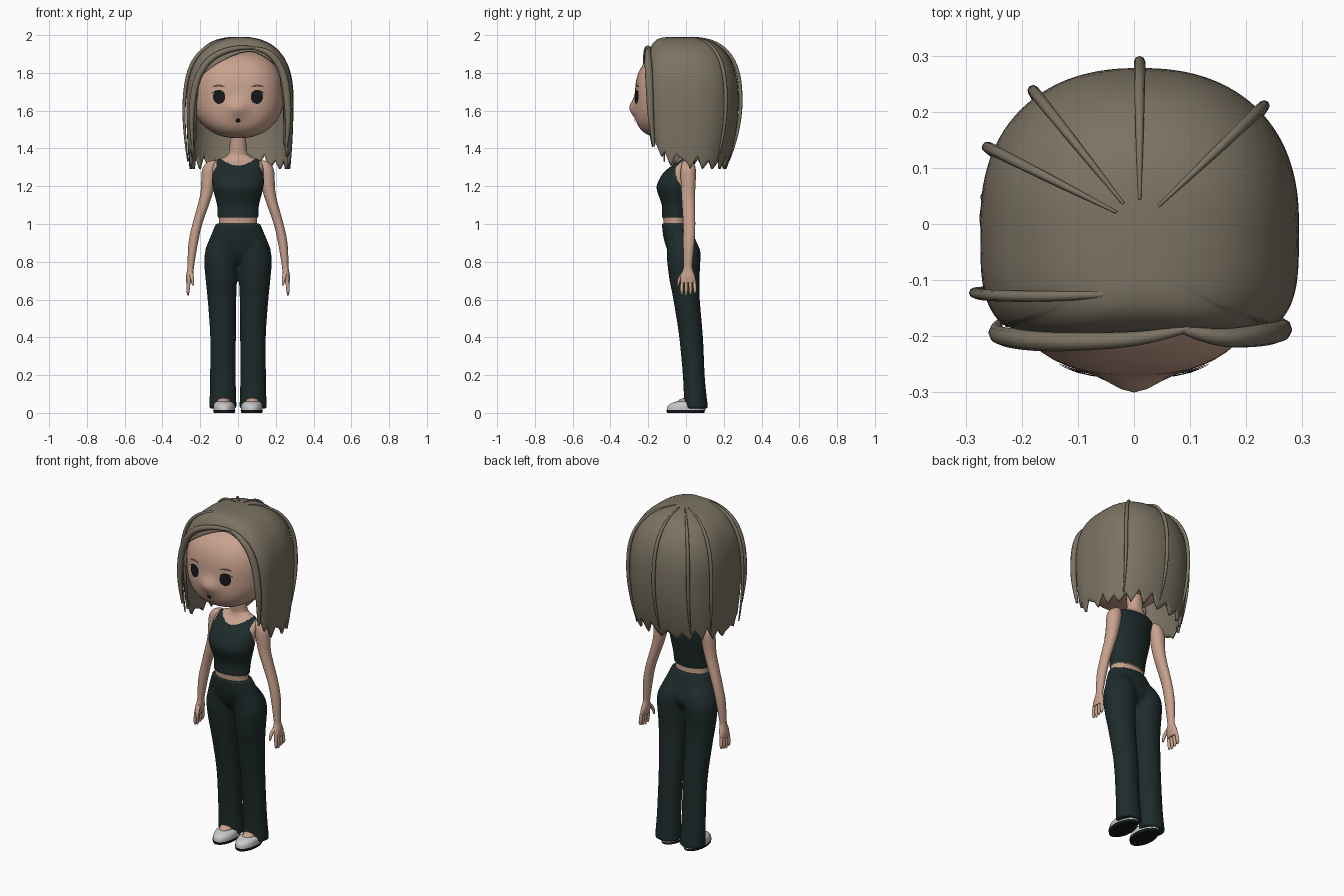
import bpy, bmesh, math
from math import sin, cos, pi, radians, exp

cube = bpy.data.objects.get("Cube")
if cube:
    bpy.data.objects.remove(cube, do_unlink=True)


def material(name, r, g, b):
    m = bpy.data.materials.new(name)
    m.use_nodes = True
    m.diffuse_color = (r, g, b, 1)
    node = next(n for n in m.node_tree.nodes if n.type == 'BSDF_PRINCIPLED')
    node.inputs["Base Color"].default_value = (r, g, b, 1)
    return m


SKIN = material("skin", 0.58, 0.36, 0.27)
HAIR = material("ash_brown_hair", 0.20, 0.17, 0.125)
CLOTH = material("dark_green_cloth", 0.013, 0.024, 0.024)
BLACK = material("black", 0.008, 0.009, 0.01)
SHOE = material("pale_grey_shoe", 0.58, 0.58, 0.58)
BROW = material("brown_brow", 0.13, 0.075, 0.05)


def finish(bm, name, *mats, angle=50):
    bmesh.ops.remove_doubles(bm, verts=bm.verts, dist=0.00005)
    bmesh.ops.recalc_face_normals(bm, faces=bm.faces)
    me = bpy.data.meshes.new(name)
    bm.to_mesh(me)
    bm.free()
    ob = bpy.data.objects.new(name, me)
    bpy.context.collection.objects.link(ob)
    for m in mats:
        me.materials.append(m)
    bpy.ops.object.select_all(action='DESELECT')
    ob.select_set(True)
    bpy.context.view_layer.objects.active = ob
    bpy.ops.object.shade_smooth_by_angle(angle=radians(angle))
    return ob


def bridge(bm, rows):
    n = len(rows[0])
    for a, b in zip(rows, rows[1:]):
        for i in range(n):
            j = (i + 1) % n
            bm.faces.new((a[i], a[j], b[j], b[i]))


def refine(rings, steps):
    """Catmull-Rom interpolation between the rings."""
    out = []
    for i in range(len(rings) - 1):
        p = [rings[min(max(i + k, 0), len(rings) - 1)] for k in (-1, 0, 1, 2)]
        for s in range(steps):
            t = s / steps
            out.append([b + 0.5 * t * (c - a + t * (2*a - 5*b + 4*c - d + t * (3*b - a - 3*c + d)))
                        for a, b, c, d in zip(*p)])
    return out + [rings[-1]]


def loft(name, rings, *mats, side=1, n=32, steps=3, rule=None):
    """Stack of ellipses (z, centre x, centre y, radius x, radius y)."""
    bm = bmesh.new()
    rows = [[bm.verts.new((side * (cx + rx * cos(2*pi*i/n)), cy + ry * sin(2*pi*i/n), z))
             for i in range(n)] for z, cx, cy, rx, ry in refine(rings, steps)]
    bridge(bm, rows)
    bm.faces.new(rows[0])
    bm.faces.new(rows[-1])
    if rule:
        for f in bm.faces:
            f.material_index = rule(f.calc_center_median())
    return finish(bm, name, *mats)


# Head: rounded ellipsoid, narrower and further forward at the chin, with a small nose
def chin(z):
    return max(0, (1.68 - z) / 0.225)**2


def head_width(z):
    return 0.243 * (1 - 0.14 * chin(z))


def face_shift(x, z):
    return -0.06 * chin(z) - 0.03 * exp(-(x / 0.05)**2 - ((z - 1.615) / 0.045)**2)


def face_y(x, z):
    dz = (z - 1.68) / (0.24 if z > 1.68 else 0.225)
    inside = 1 - abs(x / head_width(z))**2.5 - abs(dz)**2.5
    return -0.03 - 0.24 * max(0, inside)**0.4 + face_shift(x, z)


bm = bmesh.new()
bmesh.ops.create_uvsphere(bm, u_segments=64, v_segments=48, radius=1)
for v in bm.verts:
    d = v.co * sum(abs(c)**2.5 for c in v.co)**-0.4
    z = 1.68 + d.z * (0.24 if d.z > 0 else 0.225)
    x = head_width(z) * d.x
    front = min(1, max(0, 0.5 - d.y))
    v.co = (x, -0.03 + 0.24 * d.y + face_shift(x, z) * front, z)
finish(bm, "head", SKIN)


# Face details: thin patches that follow the face
def patch(name, cx, cz, rx, rz, mat, bend=0.0, n=28):
    bm = bmesh.new()
    rows = []
    for r in (0, 0.4, 0.75, 1):
        row = []
        for i in range(n):
            u, w = r * cos(2*pi*i/n), r * sin(2*pi*i/n)
            x, z = cx + rx * u, cz + rz * w - bend * u * u
            row.append(bm.verts.new((x, face_y(x, z) - 0.004 - 0.002 * (1 - r), z)))
        rows.append(row)
    bridge(bm, rows)
    finish(bm, name, mat)


for s, label in ((1, "left"), (-1, "right")):
    patch(label + "_eye", s * 0.1, 1.673, 0.032, 0.037, BLACK)
    patch(label + "_lash", s * 0.104, 1.705, 0.036, 0.004, BLACK, bend=0.014)
    patch(label + "_eyebrow", s * 0.102, 1.733, 0.034, 0.006, BROW, bend=0.008)
patch("mouth", 0, 1.548, 0.014, 0.012, BLACK)


# Torso, neck and cropped top in one loft, coloured by hem, neckline and armhole
def top_rule(c):
    if c.z < 1.035 or c.z > (1.345 if c.y > 0.02 else 1.31 + 4.5 * c.x**2):
        return 0
    arm = ((c.y - 0.01) / 0.065)**2 + ((c.z - 1.28) / 0.09)**2
    return 0 if abs(c.x) > 0.114 and arm < 1 else 1


loft("torso_and_top", [
    (0.97, 0, -0.055, 0.1, 0.062), (1.03, 0, -0.058, 0.101, 0.063),
    (1.038, 0, -0.058, 0.107, 0.069), (1.1, 0, -0.053, 0.111, 0.075),
    (1.18, 0, -0.06, 0.131, 0.094), (1.22, 0, -0.055, 0.137, 0.094),
    (1.27, 0, -0.04, 0.134, 0.08), (1.31, 0, -0.015, 0.132, 0.06),
    (1.337, 0, 0.003, 0.116, 0.047), (1.357, 0, 0.008, 0.068, 0.041),
    (1.385, 0, 0.008, 0.047, 0.04), (1.5, 0, 0, 0.042, 0.042)],
    SKIN, CLOTH, n=160, steps=12, rule=top_rule)

# Trousers: hips plus two flared legs, blended into one skin
trousers = [loft("trousers", [
    (0.79, 0, -0.012, 0.08, 0.03), (0.81, 0, -0.012, 0.13, 0.055),
    (0.85, 0, -0.015, 0.174, 0.079), (0.9, 0, -0.028, 0.16, 0.084),
    (0.95, 0, -0.043, 0.139, 0.08), (1.003, 0, -0.055, 0.117, 0.073)], CLOTH, n=48)]

for s, label in ((1, "left"), (-1, "right")):
    trousers.append(loft(label + "_trouser_leg", [
        (0.022, 0.08, 0.054, 0.073, 0.064), (0.1, 0.08, 0.048, 0.07, 0.06),
        (0.2, 0.08, 0.041, 0.068, 0.058),
        (0.4, 0.079, 0.027, 0.068, 0.063), (0.6, 0.085, 0.003, 0.076, 0.07),
        (0.7, 0.088, -0.008, 0.083, 0.079), (0.8, 0.091, -0.012, 0.088, 0.088),
        (0.86, 0.086, -0.013, 0.085, 0.088), (0.92, 0.072, -0.028, 0.07, 0.075),
        (0.97, 0.06, -0.045, 0.04, 0.05)], CLOTH, side=s))

    # Slip-on shoes with bare insteps
    loft(label + "_sole", [(0, 0.073, -0.002, 0.055, 0.099), (0.015, 0.073, -0.002, 0.059, 0.102)],
         BLACK, side=s)
    loft(label + "_shoe", [
        (0.014, 0.073, 0, 0.057, 0.102), (0.034, 0.073, 0.002, 0.057, 0.1),
        (0.05, 0.074, 0.008, 0.052, 0.088), (0.06, 0.075, 0.015, 0.04, 0.066)],
        SHOE, side=s)
    loft(label + "_instep", [
        (0.03, 0.076, 0.008, 0.036, 0.058), (0.06, 0.076, 0.012, 0.036, 0.058),
        (0.072, 0.076, 0.016, 0.032, 0.048), (0.08, 0.076, 0.025, 0.02, 0.03)], SKIN, side=s)

    # Arms and hands
    loft(label + "_arm", [
        (1.336, 0.128, 0.01, 0.012, 0.015), (1.325, 0.138, 0.01, 0.029, 0.03),
        (1.29, 0.148, 0.012, 0.041, 0.04), (1.24, 0.155, 0.012, 0.039, 0.04),
        (1.15, 0.169, 0.012, 0.032, 0.036), (1.0, 0.215, 0.017, 0.026, 0.032),
        (0.9, 0.237, 0.015, 0.025, 0.03), (0.8, 0.248, 0.011, 0.019, 0.024),
        (0.765, 0.251, 0.01, 0.017, 0.024), (0.725, 0.256, 0.01, 0.019, 0.038),
        (0.69, 0.261, 0.011, 0.013, 0.04)], SKIN, side=s)
    for i in range(4):
        y = -0.02 + 0.021 * i
        loft(f"{label}_finger_{i + 1}", [
            (0.7, 0.26, y, 0.01, 0.0095), (0.65, 0.265, y * 1.12, 0.009, 0.009),
            (0.622 + 0.006 * abs(i - 1), 0.264, y * 1.05, 0.004, 0.005)], SKIN, side=s, n=12)
    loft(label + "_thumb", [
        (0.745, 0.25, -0.01, 0.012, 0.011), (0.71, 0.242, -0.034, 0.01, 0.01),
        (0.675, 0.238, -0.042, 0.005, 0.005)], SKIN, side=s, n=12)

bpy.ops.object.select_all(action='DESELECT')
for ob in trousers:
    ob.select_set(True)
bpy.context.view_layer.objects.active = trousers[0]
bpy.ops.object.join()
remesh = trousers[0].modifiers.new("blend", 'REMESH')
remesh.mode = 'VOXEL'
remesh.voxel_size = 0.007
remesh.use_smooth_shade = True
smooth = trousers[0].modifiers.new("soften", 'SMOOTH')
smooth.iterations = 8


# Hair: dome continued downward, w runs from crown (0) over the temple (pi/2) to the tips
def hair_point(phi, w, out=0.0):
    c, s = cos(phi), sin(phi)
    k = 0.5 if c > 0 else 0.87
    a = min(w, pi / 2)
    drop = max(0, w - pi / 2)
    ry = (0.218 if c > 0 else 0.278) * (1 - 0.16 * drop**2)
    rx = 0.284 - 0.012 * drop**2
    x = math.copysign(abs(s)**k, s) * (rx + out) * sin(a)**0.8
    y = -math.copysign(abs(c)**k, c) * (ry + out) * sin(a)**(0.8 - 0.5 * max(0, c)**0.5)
    return (0.01 + x, y, 1.65 + (0.34 + out) * max(0, cos(a))**0.8 - 0.3 * drop)


def hair_end(phi):
    """Hairline over the face, ragged tips elsewhere."""
    deg = abs(math.degrees(phi))
    x = 0.01 + math.copysign(0.27 * abs(sin(phi))**0.5, phi)
    line = 1.915 - (1.7 if x < 0.08 else 4) * (x - 0.08)**2
    tooth = abs((phi * 21 / (2 * pi)) % 1 - 0.5) * 0.16 * (0.75 + 0.25 * sin(5 * phi))
    tips = 1.42 - 0.1 * min(1, max(0, (deg - 48) / 35)) + tooth - 0.03
    t = min(1, max(0, (deg - 42) / 6))
    z = line + (tips - line) * t * t * (3 - 2 * t)
    if z < 1.65:
        return pi / 2 + (1.65 - z) / 0.3
    return math.acos(((z - 1.65) / 0.34)**1.25)


bm = bmesh.new()
cols = [-pi + 2 * pi * i / 168 for i in range(168)]
bridge(bm, [[bm.verts.new(hair_point(f, hair_end(f) * k / 32)) for f in cols] for k in range(33)])
hair = finish(bm, "hair", HAIR, angle=60)
solid = hair.modifiers.new("thickness", 'SOLIDIFY')
solid.thickness = 0.014
solid.offset = -1


# Loose locks: tapered tubes
def lock(name, points, width):
    cu = bpy.data.curves.new(name, 'CURVE')
    cu.dimensions = '3D'
    cu.bevel_depth = width
    cu.bevel_resolution = 2
    cu.use_fill_caps = True
    sp = cu.splines.new('NURBS')
    sp.points.add(len(points) - 1)
    for i, (pt, co) in enumerate(zip(sp.points, points)):
        pt.co = (*co, 1)
        pt.radius = 0.15 + sin(pi * (i + 0.3) / (len(points) - 0.4))**0.7
    sp.use_endpoint_u = True
    sp.order_u = 4
    cu.materials.append(HAIR)
    bpy.context.collection.objects.link(bpy.data.objects.new(name, cu))


for i, deg in enumerate((-115, -143, 180, 134)):
    lock(f"loose_lock_{i + 1}", [hair_point(radians(deg), 0.1 + 0.21 * k, 0.013 * sin(pi * k / 12))
                                 for k in range(13)], 0.009)
lock("side_swept_lock", [(0.1, -0.115, 1.965), (-0.04, -0.125, 1.99), (-0.16, -0.13, 1.955),
                         (-0.25, -0.128, 1.86), (-0.289, -0.125, 1.7), (-0.288, -0.12, 1.5),
                         (-0.265, -0.115, 1.33)], 0.009)
lock("right_fringe", [(0.1, -0.185, 1.93), (0.03, -0.205, 1.94), (-0.08, -0.21, 1.92),
                      (-0.17, -0.21, 1.86), (-0.225, -0.203, 1.76), (-0.245, -0.198, 1.62),
                      (-0.248, -0.19, 1.52), (-0.24, -0.175, 1.41)], 0.016)
lock("left_fringe", [(0.08, -0.185, 1.93), (0.14, -0.205, 1.925), (0.2, -0.202, 1.88),
                     (0.245, -0.196, 1.79), (0.265, -0.19, 1.65), (0.268, -0.185, 1.53),
                     (0.255, -0.17, 1.41)], 0.018)
